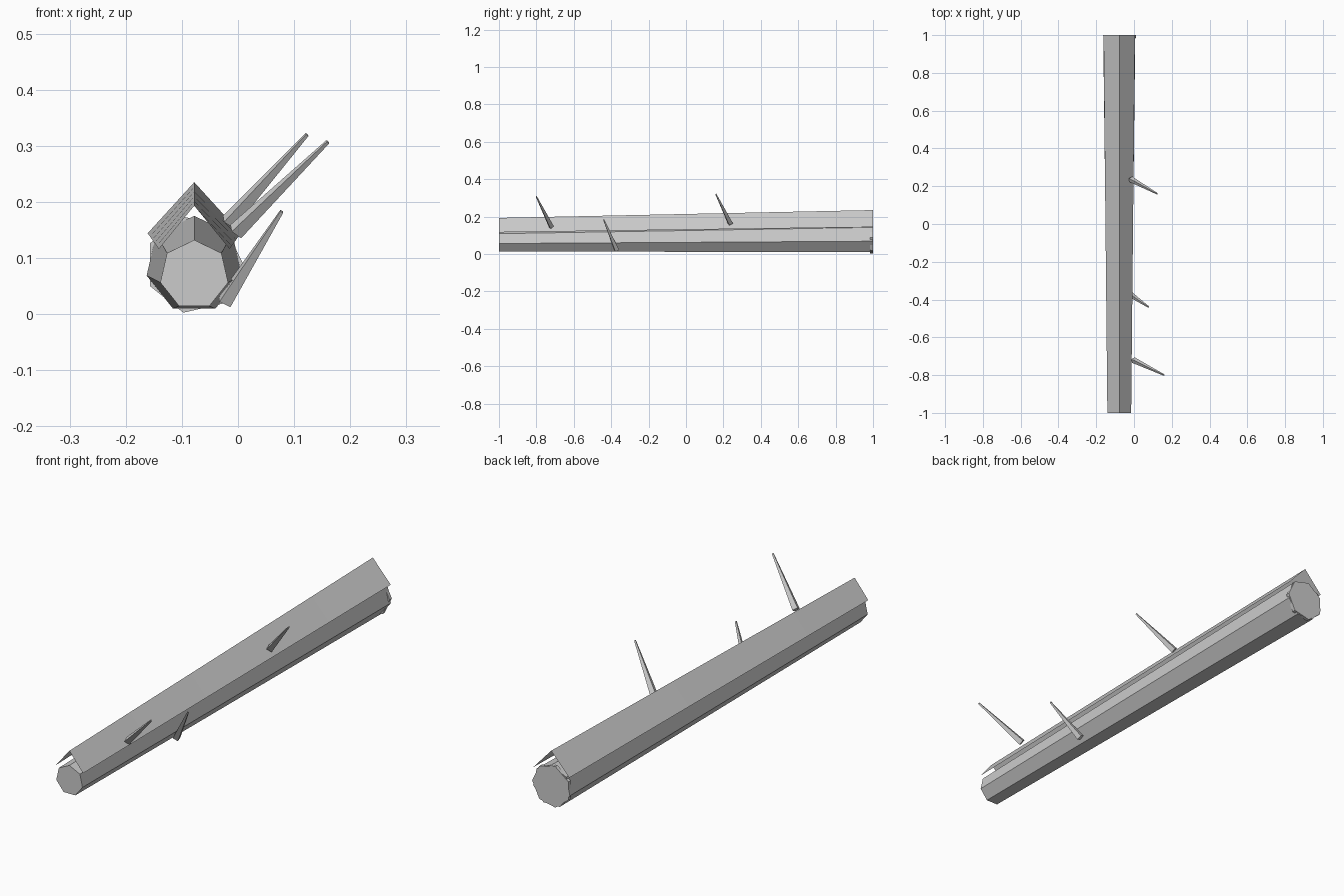
import bpy, math
from mathutils import Vector

if "Cube" in bpy.data.objects:
    bpy.data.objects.remove(bpy.data.objects["Cube"])

CX = -0.078                      # log axis offset in x
SIDES = 7


def mesh_object(name, verts, faces):
    me = bpy.data.meshes.new(name)
    me.from_pydata(verts, [], faces)
    me.update()
    ob = bpy.data.objects.new(name, me)
    bpy.context.collection.objects.link(ob)
    return ob


def ring(y, z, r, start):
    return [(CX + r * math.cos(start + i * math.tau / SIDES), y,
             z + r * math.sin(start + i * math.tau / SIDES)) for i in range(SIDES)]


def prism(name, a, b):
    """Close two matching rings (front a, back b) into a solid."""
    n = len(a)
    faces = [(i, i + n, (i + 1) % n + n, (i + 1) % n) for i in range(n)]
    faces += [tuple(range(n)), tuple(reversed(range(n, 2 * n)))]
    return mesh_object(name, a + b, faces)


def branch(name, base, tip, r1, r2):
    base, tip = Vector(base), Vector(tip)
    d = tip - base
    bpy.ops.mesh.primitive_cone_add(vertices=4, radius1=r1, radius2=r2, depth=d.length,
                                    location=(base + tip) / 2,
                                    rotation=d.to_track_quat('Z', 'Y').to_euler())
    bpy.context.object.name = name


# tapered seven-sided trunk, point up
prism("fallen_trunk", ring(-1, 0.07, 0.062, math.pi / 2), ring(0.998, 0.088, 0.087, math.pi / 2))

# cut end disc, turned against the trunk
prism("cut_end", ring(0.985, 0.088, 0.0877, 0), ring(1, 0.088, 0.0877, 0))

# folded cover sheet along the top, widening to the back
verts, faces, steps = [], [], 5
for k in range(steps + 1):
    t = k / steps
    w, low, top = 0.063 + 0.020 * t, 0.116 + 0.028 * t, 0.193 + 0.042 * t
    y = -1 + 2 * t
    verts += [(CX - w, y, low), (CX, y, top), (CX + w, y, low)]
for k in range(steps):
    for j in range(2):
        a = 3 * k + j
        faces.append((a, a + 1, a + 4, a + 3))
cover = mesh_object("top_cover", verts, faces)
cover.data.flip_normals()

# broken branch stubs on the right side
branch("branch_front", (-0.004, -0.72, 0.147), (0.160, -0.80, 0.307), 0.016, 0.004)
branch("branch_low", (-0.024, -0.37, 0.022), (0.078, -0.44, 0.183), 0.016, 0.004)
branch("branch_back", (-0.017, 0.237, 0.164), (0.123, 0.16, 0.320), 0.016, 0.004)
